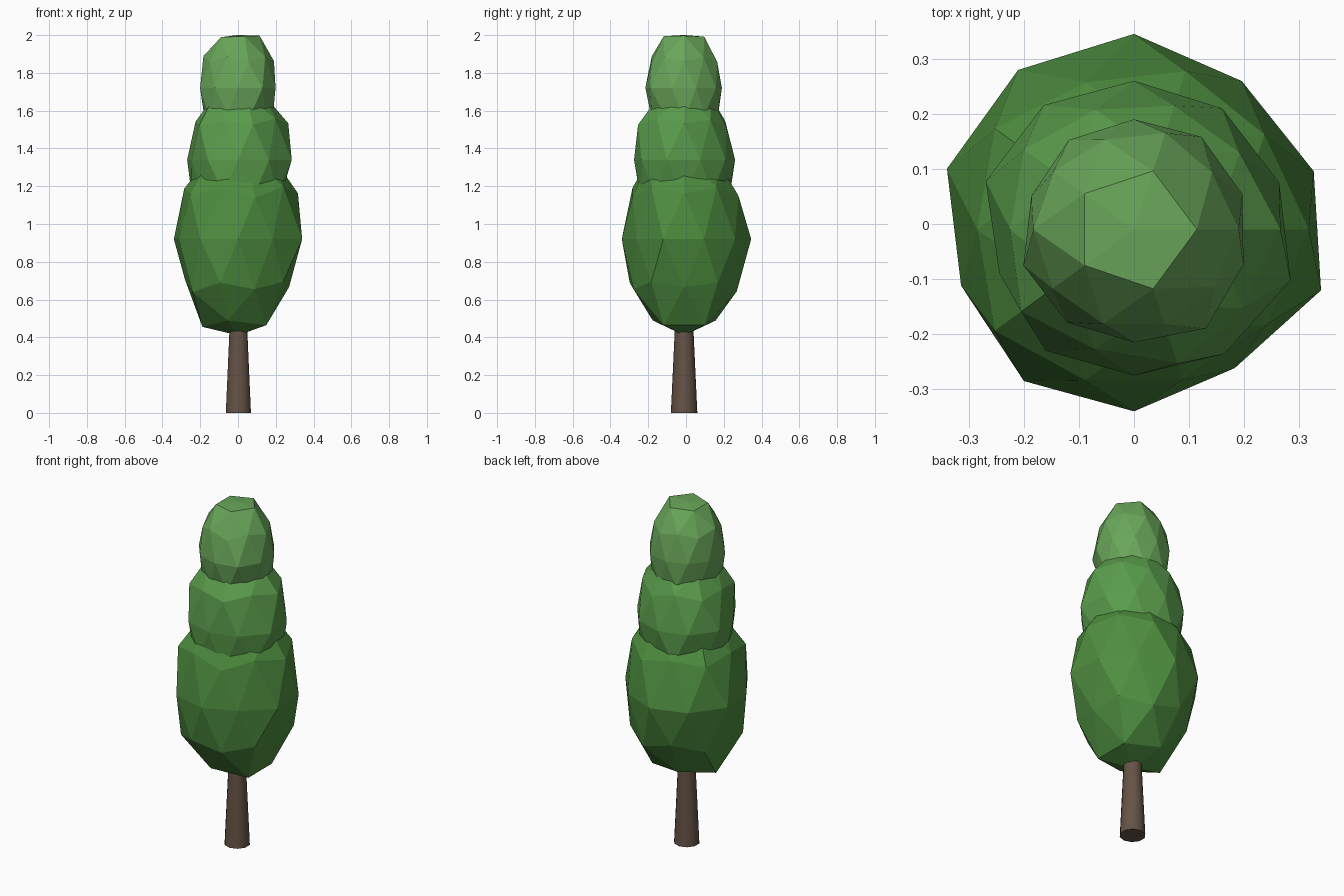
import bpy, math, random

if "Cube" in bpy.data.objects:
    bpy.data.objects.remove(bpy.data.objects["Cube"])

random.seed(4)
CY = -0.01  # the tree axis sits slightly forward


def colour(ob, name, rgb):
    m = bpy.data.materials.new(name)
    m.diffuse_color = (*rgb, 1)
    m.use_nodes = True
    m.node_tree.nodes["Principled BSDF"].inputs["Base Color"].default_value = m.diffuse_color
    ob.data.materials.append(m)


def blob(name, z, height, equator, bumps, rgb):
    """Faceted icosphere with jittered vertices. equator: radii every 36 degrees
    from 18; bumps: {(azimuth, level): factor} for other vertices."""
    bpy.ops.mesh.primitive_ico_sphere_add(subdivisions=2, radius=1)
    ob = bpy.context.object
    ob.name = name
    base = sum(equator) / len(equator)
    for v in ob.data.vertices:
        d = v.co.normalized()
        az = round(math.degrees(math.atan2(d.y, d.x))) % 360
        if abs(d.z) > 0.99:
            az = 0
        if abs(d.z) < 0.01:
            r = equator[round((az - 18) / 36) % 10]
            v.co = (d.x * r, d.y * r, 0)
        else:
            f = random.uniform(0.96, 1.04)
            for (a, lev), k in bumps.items():
                if abs((az - a + 180) % 360 - 180) < 3 and abs(d.z - lev) < 0.03:
                    f = k
            v.co = (d.x * base * f, d.y * base * f, d.z * height * f)
    ob.location = (0, CY, z)
    bpy.ops.object.shade_flat()
    colour(ob, name + "_green", rgb)


# Foliage, bottom to top
blob("lower_foliage", 0.92, 0.52,
     [.343, .333, .355, .358, .357, .33, .34, .33, .311, .357],
     {(0, .447): 1.04, (180, .526): .98, (180, -.447): .92, (0, -.526): .93,
      (180, -.851): 1.05, (36, -.851): 1.03, (324, -.851): 1.03, (0, -1): .98,
      (288, .447): .94, (72, .447): .99, (288, -.526): .97, (252, .526): .99},
     (.075, .27, .05))
blob("middle_foliage", 1.34, 0.40,
     [.277, .272, .27, .279, .283, .257, .272, .265, .279, .299],
     {(0, .447): 1.08, (180, .526): .96, (180, -.447): 1.0,
      (288, .447): 1.04, (72, .447): .96},
     (.10, .33, .07))
blob("upper_foliage", 1.72, 0.31,
     [.207, .208, .2, .201, .196, .211, .208, .205, .222, .209],
     {(0, .447): 1.03, (180, .526): 1.04, (144, .851): 1.02, (216, .851): 1.02,
      (0, .851): 1.05, (72, .851): 1.03, (288, .851): 1.04, (0, 1): .905},
     (.14, .38, .10))

# Tapered trunk
bpy.ops.mesh.primitive_cone_add(vertices=10, radius1=.07, radius2=.042, depth=.6,
                                location=(0.002, CY, .3))
trunk = bpy.context.object
trunk.name = "trunk"
bpy.ops.object.shade_smooth_by_angle(angle=math.radians(50))
colour(trunk, "bark", (.13, .085, .06))
